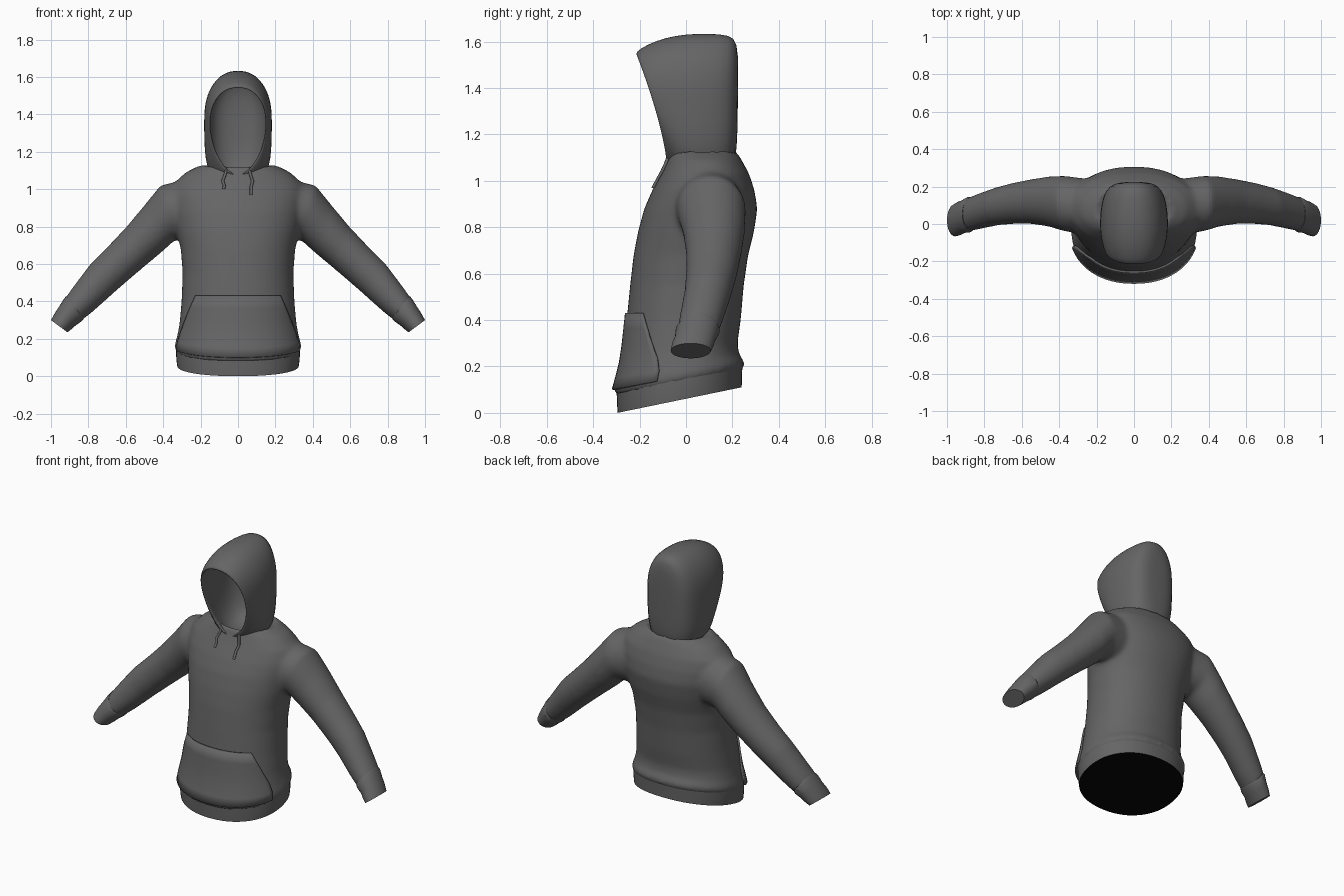
import bpy, bmesh, math

if "Cube" in bpy.data.objects:
    bpy.data.objects.remove(bpy.data.objects["Cube"])

def material(name, v):
    m = bpy.data.materials.new(name)
    m.diffuse_color = (v, v, v, 1)
    m.use_nodes = True
    m.node_tree.nodes["Principled BSDF"].inputs["Base Color"].default_value = m.diffuse_color
    return m

GREY = material("charcoal fabric", 0.13)
BLACK = material("black inside", 0.002)

def power(v, e):
    return math.copysign(abs(v) ** e, v)

def loft(bm, rings, cap_start=True, cap_end=True):
    vs = [[bm.verts.new(p) for p in r] for r in rings]
    n = len(vs[0])
    for a, b in zip(vs, vs[1:]):
        for i in range(n):
            j = (i + 1) % n
            bm.faces.new((a[i], a[j], b[j], b[i]))
    if cap_start:
        bm.faces.new(vs[0][::-1])
    if cap_end:
        bm.faces.new(vs[-1])

def finish(bm, name, angle=40, mats=(GREY,)):
    bmesh.ops.recalc_face_normals(bm, faces=bm.faces)
    me = bpy.data.meshes.new(name)
    bm.to_mesh(me)
    bm.free()
    for m in mats:
        me.materials.append(m)
    ob = bpy.data.objects.new(name, me)
    bpy.context.collection.objects.link(ob)
    bpy.ops.object.select_all(action='DESELECT')
    ob.select_set(True)
    bpy.context.view_layer.objects.active = ob
    bpy.ops.object.shade_smooth_by_angle(angle=math.radians(angle))
    return ob

# Torso sections: height, tilt, half width, front y, back y
TORSO = [
    (.13, .20, .322, -.288, .235), (.15, .20, .337, -.312, .252),
    (.175, .18, .338, -.307, .252), (.22, .15, .325, -.287, .228),
    (.28, .10, .313, -.272, .222), (.40, 0, .302, -.256, .236),
    (.55, 0, .296, -.241, .249), (.68, 0, .306, -.226, .268),
    (.78, 0, .33, -.207, .293), (.88, 0, .35, -.18, .308),
    (.96, 0, .36, -.145, .295), (1.03, 0, .345, -.107, .272),
    (1.09, 0, .28, -.078, .24), (1.13, 0, .20, -.067, .215),
    (1.11, 0, .16, -.05, .19), (1.04, 0, .12, -.02, .16)]

def section_point(s, a, grow=0.0):
    z, tilt, hw, yf, yb = s
    x = (hw + grow) * power(math.sin(a), .92)
    y = (yf + yb) / 2 - ((yb - yf) / 2 + grow) * power(math.cos(a), .92)
    return (x, y, z + tilt * y)

def section_ring(s, n=48):
    return [section_point(s, 2 * math.pi * i / n) for i in range(n)]

def torso_at(z):
    for a, b in zip(TORSO, TORSO[1:]):
        if a[0] <= z <= b[0]:
            t = (z - a[0]) / (b[0] - a[0])
            return [p + (q - p) * t for p, q in zip(a, b)]
    return TORSO[0]

# Sleeve sections: upper edge x, z, lower edge x, z, centre y, y radius
SLEEVE = [
    (.25, 1.06, .22, .72, .09, .15), (.415, 1.02, .335, .73, .11, .148),
    (.50, .915, .40, .67, .12, .135), (.60, .795, .49, .595, .12, .12),
    (.70, .69, .59, .51, .11, .11), (.79, .60, .67, .44, .095, .102),
    (.88, .48, .77, .35, .068, .095), (.93, .41, .84, .295, .05, .09)]
CUFF = [
    (.918, .43, .823, .31, .053, .085), (.93, .415, .835, .295, .05, .095),
    (.955, .375, .87, .27, .04, .088), (.978, .34, .89, .252, .03, .09),
    (1.0, .30, .912, .235, .02, .086)]

def sleeve_ring(s, side, n=32):
    ux, uz, lx, lz, yc, ry = s
    out = []
    for i in range(n):
        a = 2 * math.pi * i / n
        k = math.sin(a) / 2
        out.append((side * ((ux + lx) / 2 + (ux - lx) * k),
                    yc + ry * math.cos(a), (uz + lz) / 2 + (uz - lz) * k))
    return out

# Body with both sleeves, fused into one soft surface
bm = bmesh.new()
loft(bm, [section_ring(s) for s in TORSO])
for side in (-1, 1):
    loft(bm, [sleeve_ring(s, side) for s in SLEEVE])
body = finish(bm, "body_and_sleeves", 180)
rm = body.modifiers.new("fuse", 'REMESH')
rm.mode = 'VOXEL'
rm.voxel_size = .012
rm.use_smooth_shade = True
sm = body.modifiers.new("soften", 'SMOOTH')
sm.factor = .5
sm.iterations = 14

# Cuffs
for side, label in ((-1, "left"), (1, "right")):
    bm = bmesh.new()
    loft(bm, [sleeve_ring(s, side) for s in CUFF])
    finish(bm, label + "_cuff")

# Hem band with dark underside
bm = bmesh.new()
loft(bm, [section_ring(s) for s in (
    (.061, .206, .325, -.295, .24), (.10, .206, .33, -.297, .241),
    (.15, .20, .331, -.299, .243))])
bm.normal_update()
for f in bm.faces:
    if len(f.verts) > 4 and f.calc_center_median().z < .1:
        f.material_index = 1
finish(bm, "hem_band", 40, (GREY, BLACK))

# Hood sections, inside back to rim to outside back:
# half width, bottom z, top z, bottom y, top y, roundness of lower half
HOOD = [
    (.03, 1.25, 1.42, .20, .20, 1), (.09, 1.14, 1.55, .19, .19, .8),
    (.14, 1.08, 1.595, .15, .15, .7), (.16, 1.06, 1.607, .08, .06, .7),
    (.163, 1.06, 1.59, 0, -.09, .8), (.147, 1.08, 1.545, -.07, -.195, 1.1),
    (.149, 1.075, 1.54, -.085, -.215, 1.15),
    (.156, 1.07, 1.557, -.083, -.218, 1.05),
    (.17, 1.05, 1.59, -.05, -.165, .75), (.181, 1.03, 1.618, -.01, -.09, .6),
    (.183, 1.02, 1.634, .04, .0, .55), (.176, 1.02, 1.636, .11, .10, .55),
    (.152, 1.03, 1.63, .18, .19, .6), (.105, 1.08, 1.60, .215, .222, .7),
    (.04, 1.2, 1.48, .222, .226, 1)]

def hood_ring(s, n=32):
    w, zb, zt, yb, yt, e = s
    zc = zb + (zt - zb) * .58
    out = []
    for i in range(n):
        a = 2 * math.pi * i / n
        c, k = math.cos(a), math.sin(a)
        ex = .9 if k > 0 else e
        x = w * power(c, ex)
        z = zc + (zt - zc if k > 0 else zc - zb) * power(k, ex)
        u = max(0, (z - zb) / (zt - zb))
        out.append((x, yb + (yt - yb) * u ** 1.4, z))
    return out

bm = bmesh.new()
loft(bm, [hood_ring(s) for s in HOOD])
hood = finish(bm, "hood", 180)
hood.modifiers.new("smooth", 'SUBSURF').levels = 1
hood.modifiers["smooth"].render_levels = 1

# Front pocket, a thin panel following the belly, with slanted hand openings
bm = bmesh.new()
rows = []
for z, width in ((.16, 72), (.20, 73), (.25, 70), (.31, 62), (.37, 54), (.43, 46)):
    s = torso_at(z)
    rows.append([bm.verts.new(section_point(s, math.radians(width) * i / 16, .004))
                 for i in range(-16, 17)])
for a, b in zip(rows, rows[1:]):
    for i in range(32):
        bm.faces.new((a[i], a[i + 1], b[i + 1], b[i]))
pocket = finish(bm, "front_pocket", 40)
so = pocket.modifiers.new("thickness", 'SOLIDIFY')
so.thickness = .012
so.offset = 0

# Drawstrings
for label, path in (
        ("left", ((-.062, 1.105), (-.07, 1.075), (-.082, 1.045), (-.073, 1.02), (-.077, 1.0))),
        ("right", ((.06, 1.105), (.068, 1.075), (.078, 1.045), (.07, 1.01), (.07, .97)))):
    rings = []
    for x, z in path:
        s = torso_at(z)
        y = section_point(s, math.asin(min(1, abs(x) / s[2])))[1] - .006
        rings.append([(x + .008 * math.cos(k * math.pi / 4),
                       y + .008 * math.sin(k * math.pi / 4), z) for k in range(8)])
    bm = bmesh.new()
    loft(bm, rings)
    finish(bm, label + "_drawstring", 60)
